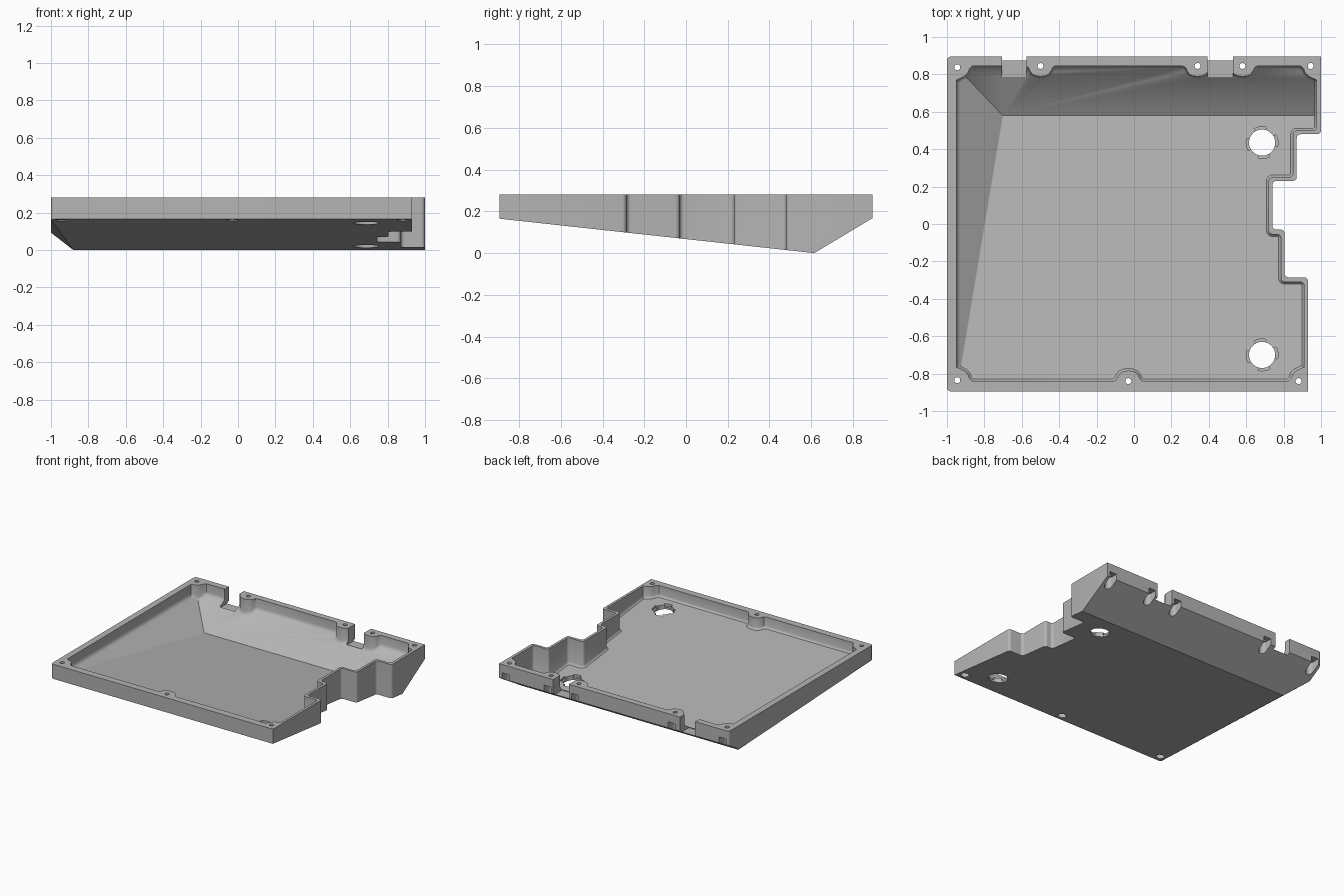
import bpy, bmesh, math
from mathutils import Vector

if "Cube" in bpy.data.objects:
    bpy.data.objects.remove(bpy.data.objects["Cube"])

RIM_Z, RIDGE_Y = 0.28, 0.615
SLOPE_A, SLOPE_B = -0.1093, 0.6


def plane(z, sx, sy, at=(0, RIDGE_Y)):
    """Sloped plane through (at, z) as point and upward normal."""
    return Vector((at[0], at[1], z)), Vector((-sx, -sy, 1)).normalized()


def rounded(points, steps=4):
    """Round the corners of a closed outline of (x, y, radius)."""
    out = []
    for i, (x, y, r) in enumerate(points):
        p = Vector((x, y))
        if r == 0:
            out.append(p)
            continue
        a = p + (Vector(points[i - 1][:2]) - p).normalized() * r
        b = p + (Vector(points[(i + 1) % len(points)][:2]) - p).normalized() * r
        centre = a + b - p
        for k in range(steps + 1):
            d = a.lerp(b, k / steps) - centre
            out.append(centre + d.normalized() * r)
    return out


def arc(cx, cy, r, start, end, steps):
    return [Vector((cx + r * math.cos(math.radians(start + (end - start) * k / steps)),
                    cy + r * math.sin(math.radians(start + (end - start) * k / steps))))
            for k in range(steps + 1)]


def circle(cx, cy, r, steps=32):
    return arc(cx, cy, r, 0, 360, steps)[:-1]


def prism(name, outline, z0, z1, planes=(), fillet=()):
    """Upright prism, trimmed below by planes, with an optional eased floor edge."""
    bm = bmesh.new()
    base = bm.faces.new([bm.verts.new((p[0], p[1], z0)) for p in outline])
    top = bmesh.ops.extrude_face_region(bm, geom=[base])["geom"]
    bmesh.ops.translate(bm, vec=(0, 0, z1 - z0),
                        verts=[v for v in top if isinstance(v, bmesh.types.BMVert)])
    for co, no in planes:
        bmesh.ops.bisect_plane(bm, geom=bm.verts[:] + bm.edges[:] + bm.faces[:],
                               plane_co=co, plane_no=no, dist=1e-6, clear_inner=True)
        bmesh.ops.holes_fill(bm, edges=[e for e in bm.edges if e.is_boundary])
    bmesh.ops.recalc_face_normals(bm, faces=bm.faces[:])
    floor = [f for f in bm.faces if f.normal.z < -0.3]
    for inset, drop in fillet:
        bmesh.ops.inset_region(bm, faces=floor, thickness=inset, use_even_offset=True)
        bmesh.ops.translate(bm, vec=(0, 0, -drop), verts=list({v for f in floor for v in f.verts}))
    mesh = bpy.data.meshes.new(name)
    bm.to_mesh(mesh)
    bm.free()
    obj = bpy.data.objects.new(name, mesh)
    bpy.context.scene.collection.objects.link(obj)
    return obj


def cut(target, cutter):
    cutter.hide_render = True
    mod = target.modifiers.new("cut", "BOOLEAN")
    mod.operation, mod.solver, mod.object = "DIFFERENCE", "EXACT", cutter
    bpy.context.view_layer.objects.active = target
    bpy.ops.object.modifier_apply(modifier=mod.name)
    bpy.data.objects.remove(cutter)


# Outer shell with stepped right side and wedge-shaped underside
R = 0.02
outer = rounded([(0.93, -0.895, 0), (0.93, -0.285, R), (0.805, -0.285, R), (0.805, -0.03, R),
                 (0.74, -0.03, R), (0.74, 0.23, R), (0.87, 0.23, R), (0.87, 0.48, R),
                 (1, 0.48, R), (1, 0.895, 0), (-1, 0.895, R), (-1, -0.895, R)])
tray = prism("case_tray", outer, -0.2, RIM_Z,
             [plane(0, 0, SLOPE_A), plane(0, 0, SLOPE_B),
              plane(0, -0.83, -0.043, (-0.88, RIDGE_Y))])

# Cavity outline flowing around the screw bosses
CORNER = [(0, 0.075), (0.018, 0.068), (0.045, 0.055), (0.062, 0.038), (0.07, 0.016), (0.086, 0)]
BUMP = [(-0.08, 0), (-0.065, 0.008), (-0.057, 0.025), (-0.045, 0.043), (-0.025, 0.053), (0, 0.056)]
BUMP += [(-x, y) for x, y in BUMP[-2::-1]]


def corner(x, y, sx, sy):
    pts = [(x + sx * u, y + sy * v, 0) for u, v in CORNER]
    return pts if sx * sy > 0 else pts[::-1]


def bump(x, y, s):
    return [(x + s * u, y + s * v, 0) for u, v in BUMP]


inner = corner(-0.95, -0.84, 1, 1) + bump(-0.03, -0.84, 1) + corner(0.91, -0.84, -1, 1)
inner += [(x, y, R) for x, y in [(0.91, -0.31), (0.785, -0.31), (0.785, -0.055), (0.72, -0.055),
                                 (0.72, 0.25), (0.85, 0.25), (0.85, 0.5), (0.977, 0.5)]]
inner += corner(0.977, 0.845, -1, -1)
for bx in (0.58, 0.34, -0.5):
    inner += bump(bx, 0.845, -1)
inner += corner(-0.95, 0.845, 1, -1)
EASE = 0.017
cut(tray, prism("cavity", rounded(inner), -0.2, 0.4,
                [plane(0.035 + EASE, 0, SLOPE_A), plane(0.06 + EASE, 0, SLOPE_B),
                 plane(0.038 + EASE, -0.63, -0.003, (-0.70, 0.585))],
                [(0.004, 0.010), (0.008, 0.007)]))

# Cable notches in the back wall
for x0, x1 in ((-0.707, -0.575), (0.393, 0.53)):
    cut(tray, prism("notch", [(x0, 0.785), (x1, 0.785), (x1, 1), (x0, 1)], 0.155, 0.4))

# Screw holes with head pockets from below; the back pockets open through the wall
back_screws = [(-0.945, 0.838), (-0.5, 0.845), (0.34, 0.845), (0.58, 0.845), (0.945, 0.845)]
front_screws = [(-0.945, -0.835), (-0.03, -0.84), (0.88, -0.84)]
for x, y in back_screws + front_screws:
    cut(tray, prism("screw_hole", circle(x, y, 0.016, 20), -0.1, 0.4))
    pocket = circle(x, y, 0.031, 24)
    if y > 0:
        pocket = arc(x, y, 0.031, 180, 360, 14) + [(x + 0.031, 1), (x - 0.031, 1)]
    cut(tray, prism("screw_pocket", pocket, -0.1, 0.215))

# Twist-lock foot openings with four recessed ledges
for y in (0.435, -0.70):
    x = 0.685
    cut(tray, prism("foot_opening", circle(x, y, 0.07, 40), -0.1, 0.27))
    for a in (75, 165, 255, 345):
        sector = arc(x, y, 0.085, a, a + 45, 8) + arc(x, y, 0.06, a + 45, a, 8)
        cut(tray, prism("foot_ledge", sector, -0.1, 0.27, [plane(0.015, 0, SLOPE_A)]))

# Single plastic colour
grey = bpy.data.materials.new("grey_plastic")
grey.use_nodes = True
colour = (0.46, 0.46, 0.46, 1)
grey.diffuse_color = colour
grey.node_tree.nodes["Principled BSDF"].inputs["Base Color"].default_value = colour
tray.data.materials.clear()
tray.data.materials.append(grey)

bpy.ops.object.select_all(action="DESELECT")
tray.select_set(True)
bpy.context.view_layer.objects.active = tray
bpy.ops.object.shade_smooth_by_angle(angle=math.radians(30))
